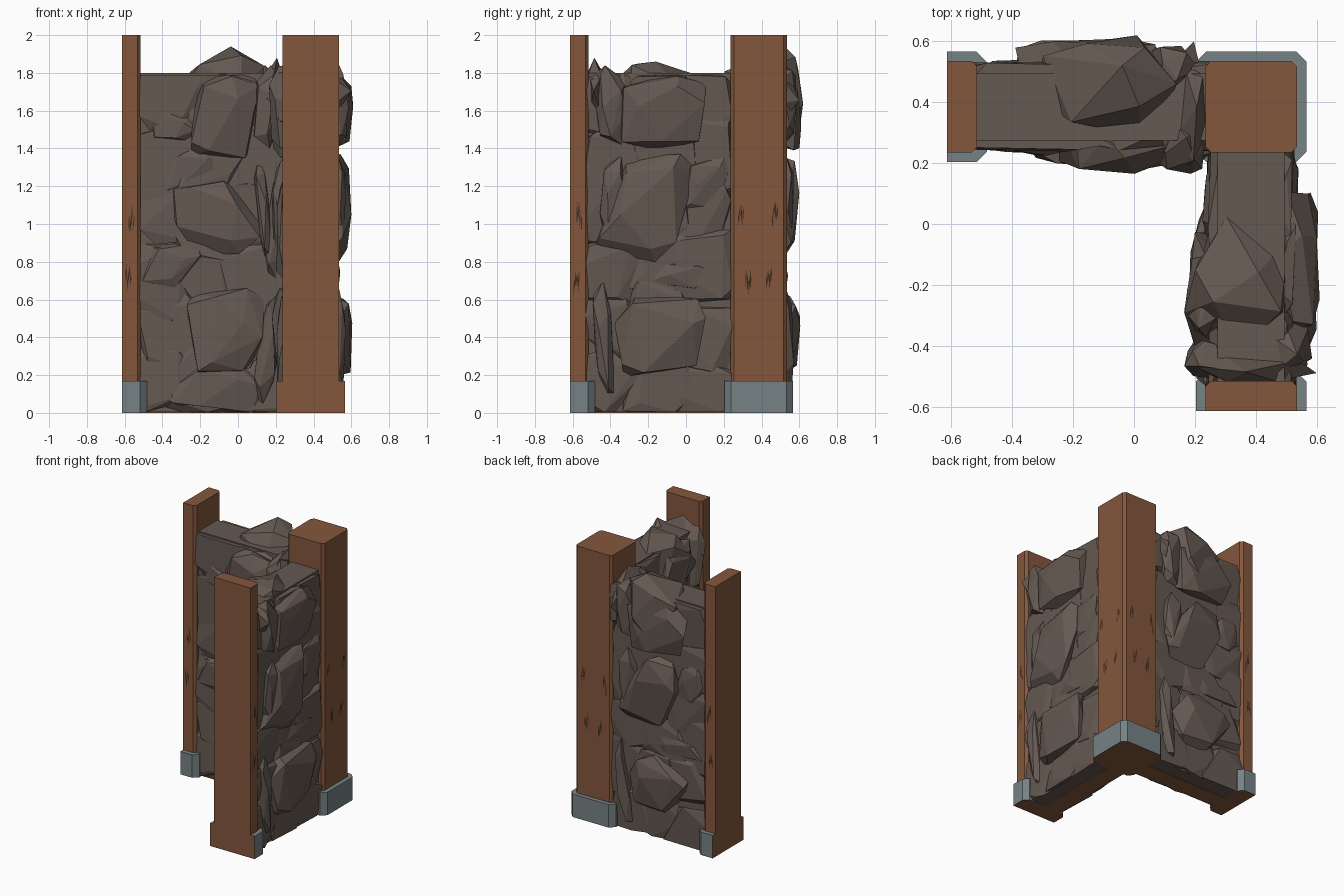
import bpy, bmesh, math, random
from mathutils import Vector

if "Cube" in bpy.data.objects:
    bpy.data.objects.remove(bpy.data.objects["Cube"])


def material(name, rgb):
    m = bpy.data.materials.new(name)
    m.diffuse_color = (*rgb, 1)
    m.use_nodes = True
    m.node_tree.nodes["Principled BSDF"].inputs["Base Color"].default_value = m.diffuse_color
    return m


WOOD = material("brown_wood", (0.23, 0.095, 0.046))
STONE = material("brown_grey_stone", (0.13, 0.1, 0.084))
METAL = material("blue_grey_metal", (0.18, 0.225, 0.235))
GRAIN = material("dark_wood_grain", (0.05, 0.024, 0.013))


def finish(bm, name, mats):
    me = bpy.data.meshes.new(name)
    bm.to_mesh(me)
    bm.free()
    for m in mats:
        me.materials.append(m)
    ob = bpy.data.objects.new(name, me)
    bpy.context.collection.objects.link(ob)
    return ob


def outline(x0, x1, y0, y1, c, cut):
    """Rectangle with chamfered corners; corners on the cut side stay square."""
    pts = []
    for x, y, sx, sy in ((x0, y0, 1, 1), (x1, y0, -1, 1), (x1, y1, -1, -1), (x0, y1, 1, -1)):
        if (cut == "left" and x == x0) or (cut == "front" and y == y0):
            pts.append((x, y))
        elif sx == sy:
            pts += [(x, y + c * sy), (x + c * sx, y)]
        else:
            pts += [(x + c * sx, y), (x, y + c * sy)]
    return pts


def prism(name, pts, z0, z1, mats, cut=None):
    bm = bmesh.new()
    base = bm.faces.new([bm.verts.new((x, y, z0)) for x, y in pts])
    top = bmesh.ops.extrude_face_region(bm, geom=[base])["geom"]
    bmesh.ops.translate(bm, vec=(0, 0, z1 - z0),
                        verts=[g for g in top if isinstance(g, bmesh.types.BMVert)])
    bmesh.ops.recalc_face_normals(bm, faces=bm.faces)
    if len(mats) > 1:  # underside and cut ends show wood
        for f in bm.faces:
            n = f.normal
            if n.z < -0.9 or (cut == "left" and n.x < -0.9) or (cut == "front" and n.y < -0.9):
                f.material_index = 1
    return finish(bm, name, mats)


def grain(name, marks):
    """Thin dark slivers; each mark is (centre, sideways axis, outward axis)."""
    rng = random.Random(4)
    bm = bmesh.new()
    for c, side, out in marks:
        for i in range(4):
            p = c + side * ((i - 1.5) * 0.008) + out * 0.002
            p.z += rng.uniform(-0.04, 0.04)
            h = rng.uniform(0.04, 0.06)
            w = rng.uniform(0.003, 0.0045)
            tilt = side * rng.uniform(0.0, 0.005)
            up = Vector((0, 0, h))
            f = bm.faces.new([bm.verts.new(q) for q in
                              (p - up - tilt, p + side * w, p + up + tilt, p - side * w)])
            f.normal_update()
            if f.normal.dot(out) < 0:
                f.normal_flip()
    finish(bm, name, [GRAIN])


# Posts with metal shoes: the two end posts are cut in half at the model edge
POSTS = (("corner", 0.235, 0.535, 0.235, 0.535, None),
         ("left", -0.615, -0.515, 0.235, 0.535, "left"),
         ("front", 0.235, 0.535, -0.615, -0.515, "front"))
X, Y = Vector((1, 0, 0)), Vector((0, 1, 0))
for name, x0, x1, y0, y1, cut in POSTS:
    prism(name + "_post", outline(x0, x1, y0, y1, 0.018, cut), 0.005, 2.0, [WOOD])
    e = 0.032
    prism(name + "_post_shoe",
          outline(x0 - (0 if cut == "left" else e), x1 + e,
                  y0 - (0 if cut == "front" else e), y1 + e, 0.035, cut),
          0, 0.17, [METAL, WOOD], cut)
    cx, cy = (x0 + x1) / 2, (y0 + y1) / 2
    marks = []
    for s in (-1, 1):
        for t, z in ((-0.095, 1.03), (0.085, 1.04), (-0.055, 0.71), (0.055, 0.72)):
            tx = ty = t
            if cut:
                if t > 0:
                    continue
                tx = ty = 0.0 if z > 0.9 else -0.015
            if cut != "front":
                marks.append((Vector((cx + tx, y1 if s > 0 else y0, z)), X, Y * s))
            if cut != "left":
                marks.append((Vector((x1 if s > 0 else x0, cy + ty, z)), Y, X * s))
    grain(name + "_post_grain", marks)

# Wooden sills under the inner half of each wall
prism("back_sill", outline(-0.5, 0.22, 0.265, 0.40, 0.0, "left"), 0, 0.008, [WOOD])
prism("side_sill", outline(0.265, 0.40, -0.5, 0.22, 0.0, "front"), 0, 0.008, [WOOD])


def rock(bm, rng, x0, x1, z0, z1, y0, y1, lean=0.0, count=17, square=0.75, zmax=3.0):
    """Faceted convex boulder filling the given box, leaning sideways."""
    pts = []
    for i in range(count):
        c = 1 - 2 * (i + 0.5) / count
        a = i * 2.39996 + rng.uniform(-0.5, 0.5)
        r = math.sqrt(1 - c * c)
        v = (r * math.cos(a), c, r * math.sin(a))
        k = rng.uniform(0.82, 1.0)
        pts.append([math.copysign(abs(q) ** square, q) * k for q in v])
    lo = [min(p[i] for p in pts) for i in range(3)]
    hi = [max(p[i] for p in pts) for i in range(3)]
    tmp = bmesh.new()
    for p in pts:
        fx, fy, fz = [(p[i] - lo[i]) / (hi[i] - lo[i]) for i in range(3)]
        x = x0 + fx * (x1 - x0) + lean * (fz - 0.5)
        z = min(max(z0 + fz * (z1 - z0), 0.004), zmax)
        tmp.verts.new((min(max(x, -0.53), 0.25), y0 + fy * (y1 - y0), z))
    res = bmesh.ops.convex_hull(tmp, input=tmp.verts)
    loose = {g for g in res["geom_interior"] if isinstance(g, bmesh.types.BMVert)}
    bmesh.ops.delete(tmp, geom=list(loose), context="VERTS")
    bmesh.ops.dissolve_limit(tmp, angle_limit=math.radians(9), verts=tmp.verts, edges=tmp.edges)
    me = bpy.data.meshes.new("tmp")
    tmp.to_mesh(me)
    tmp.free()
    bm.from_mesh(me)
    bpy.data.meshes.remove(me)


# Boulders: x range, z range, projection from wall face, lean
INNER = ((-0.25, 0.10, 1.35, 1.80, 0.11, 0.06), (0.09, 0.22, 1.40, 1.84, 0.11, 0.03),
         (-0.48, -0.22, 1.44, 1.60, 0.05, 0.0), (-0.40, -0.08, 1.16, 1.42, 0.05, 0.1),
         (-0.35, 0.12, 0.84, 1.24, 0.095, -0.08), (0.10, 0.17, 0.80, 1.36, 0.09, -0.05),
         (0.15, 0.24, 0.70, 1.25, 0.07, 0.05), (-0.50, -0.20, 0.66, 0.90, 0.045, 0.1),
         (-0.27, 0.14, 0.20, 0.66, 0.095, 0.0), (0.10, 0.22, 0.02, 0.62, 0.07, 0.06),
         (-0.40, 0.16, 0.00, 0.27, 0.06, 0.0))
OUTER = ((-0.39, 0.08, 1.39, 1.79, 0.115, 0.0), (0.02, 0.20, 1.42, 1.84, 0.09, 0.04),
         (-0.29, 0.14, 0.80, 1.37, 0.105, -0.18), (0.03, 0.17, 0.94, 1.36, 0.075, 0.0),
         (-0.50, -0.28, 1.08, 1.36, 0.045, -0.06), (-0.50, -0.08, 0.65, 0.80, 0.045, 0.0),
         (-0.38, 0.10, 0.19, 0.63, 0.11, -0.04), (0.10, 0.20, 0.07, 0.70, 0.075, 0.06))


def wall(name, seed, peak, y0, y1, rotate):
    rng = random.Random(seed)
    bm = bmesh.new()
    # flat core
    core = bmesh.ops.create_cube(bm, size=1)["verts"]
    for v in core:
        v.co = Vector((-0.1425 + v.co.x * 0.765, 0.385 + v.co.y * 0.22, 0.902 + v.co.z * 1.796))
    for face, sign, table in ((0.275, -1, INNER), (0.495, 1, OUTER)):
        # low overlapping slabs that cover the core face
        for row in range(6):
            for col in range(3):
                cx = -0.42 + col * 0.27 + (row % 2) * 0.05 + rng.uniform(-0.04, 0.04)
                cz = 0.14 + row * 0.3 + rng.uniform(-0.05, 0.05)
                w, h = rng.uniform(0.17, 0.23), rng.uniform(0.17, 0.23)
                d = rng.uniform(0.028, 0.042)
                rock(bm, rng, cx - w, cx + w, cz - h, cz + h, face - d, face + d,
                     rng.uniform(-0.12, 0.12), 14, 0.55, 1.79)
        # bold boulders
        for x0, x1, z0, z1, d, lean in table:
            a, b = sorted((face - sign * 0.06, face + sign * d))
            rock(bm, rng, x0, x1, z0, z1, a, b, lean, 17, 0.7)
    # boulders that break the top edge
    rock(bm, rng, -0.33, 0.14, 1.45, peak, y0, y1)
    rock(bm, rng, 0.12, 0.24, 1.50, 1.88, 0.17, 0.60, 0.03, 13, 1.1)
    if rotate:  # same wall turned a quarter round the corner
        for v in bm.verts:
            v.co = Vector((v.co.y, -v.co.x - 0.285, v.co.z))
    finish(bm, name, [STONE])


wall("back_stone_wall", 11, 1.94, 0.29, 0.62, False)
wall("side_stone_wall", 23, 1.86, 0.165, 0.52, True)
